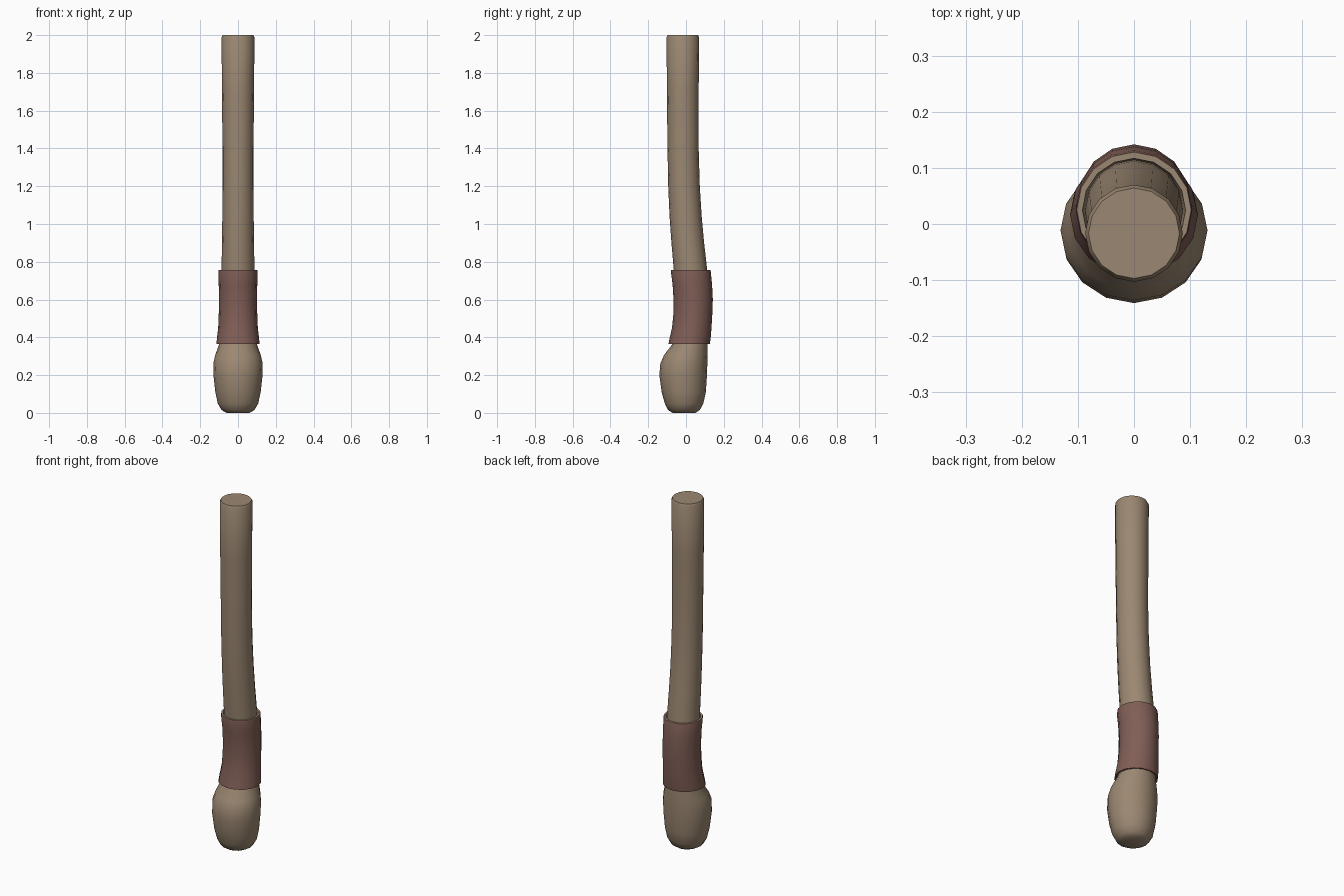
import bpy, bmesh, math

SIDES = 16

cube = bpy.data.objects.get("Cube")
if cube:
    bpy.data.objects.remove(cube, do_unlink=True)


def material(name, colour):
    mat = bpy.data.materials.new(name)
    mat.use_nodes = True
    mat.diffuse_color = (*colour, 1)
    bsdf = mat.node_tree.nodes["Principled BSDF"]
    bsdf.inputs["Base Color"].default_value = (*colour, 1)
    bsdf.inputs["Roughness"].default_value = 0.8
    return mat


wood = material("tan wood", (0.33, 0.245, 0.168))
leather = material("brown leather", (0.218, 0.112, 0.093))


def loft(name, rings, mats, caps=False, rim_bands=()):
    """Skin rings given as (z, front y, back y, half width)."""
    bm = bmesh.new()
    loops = []
    for z, front, back, half in rings:
        mid, depth = (front + back) / 2, (back - front) / 2
        angles = [math.tau * i / SIDES for i in range(SIDES)]
        loops.append([bm.verts.new((half * math.sin(a), mid - depth * math.cos(a), z))
                      for a in angles])
    for band, (low, high) in enumerate(zip(loops, loops[1:])):
        for i in range(SIDES):
            j = (i + 1) % SIDES
            face = bm.faces.new((low[i], low[j], high[j], high[i]))
            face.material_index = 1 if band in rim_bands else 0
    if caps:
        bm.faces.new(loops[0][::-1])
        bm.faces.new(loops[-1])
    bmesh.ops.recalc_face_normals(bm, faces=bm.faces[:])
    mesh = bpy.data.meshes.new(name)
    bm.to_mesh(mesh)
    bm.free()
    for mat in mats:
        mesh.materials.append(mat)
    obj = bpy.data.objects.new(name, mesh)
    bpy.context.collection.objects.link(obj)
    bpy.ops.object.select_all(action='DESELECT')
    obj.select_set(True)
    bpy.context.view_layer.objects.active = obj
    bpy.ops.object.shade_smooth_by_angle(angle=math.radians(50))
    return obj


# Rounded foot swelling toward the front
foot = [(0.0, -0.07, 0.05, 0.06), (0.015, -0.095, 0.073, 0.087),
        (0.05, -0.112, 0.092, 0.107), (0.11, -0.129, 0.105, 0.12),
        (0.2, -0.141, 0.111, 0.13), (0.26, -0.136, 0.113, 0.131),
        (0.305, -0.117, 0.114, 0.121), (0.36, -0.075, 0.113, 0.101)]
loft("foot", foot + [(0.42, -0.06, 0.112, 0.092)], [wood], caps=True)

# Long gently bent shaft
shaft = [(0.42, -0.06, 0.112, 0.088), (0.6, -0.053, 0.122, 0.088),
         (0.76, -0.065, 0.112, 0.087), (0.9, -0.077, 0.096, 0.085),
         (1.04, -0.087, 0.083, 0.083), (1.2, -0.094, 0.073, 0.082),
         (1.4, -0.098, 0.067, 0.082), (1.7, -0.101, 0.067, 0.085),
         (1.988, -0.103, 0.07, 0.087), (2.0, -0.097, 0.064, 0.081)]
loft("shaft", shaft, [wood], caps=True)

# Flared wrap with a pale upper rim
wrap = [(0.4, -0.068, 0.112, 0.094), (0.365, -0.084, 0.12, 0.104),
        (0.365, -0.093, 0.126, 0.114), (0.39, -0.088, 0.13, 0.112),
        (0.45, -0.074, 0.135, 0.105), (0.52, -0.067, 0.139, 0.102),
        (0.6, -0.066, 0.142, 0.101), (0.68, -0.071, 0.138, 0.102),
        (0.748, -0.08, 0.131, 0.104), (0.757, -0.078, 0.128, 0.102),
        (0.757, -0.068, 0.117, 0.092), (0.72, -0.063, 0.114, 0.087)]
loft("wrap", wrap, [leather, wood], rim_bands=(9, 10))
